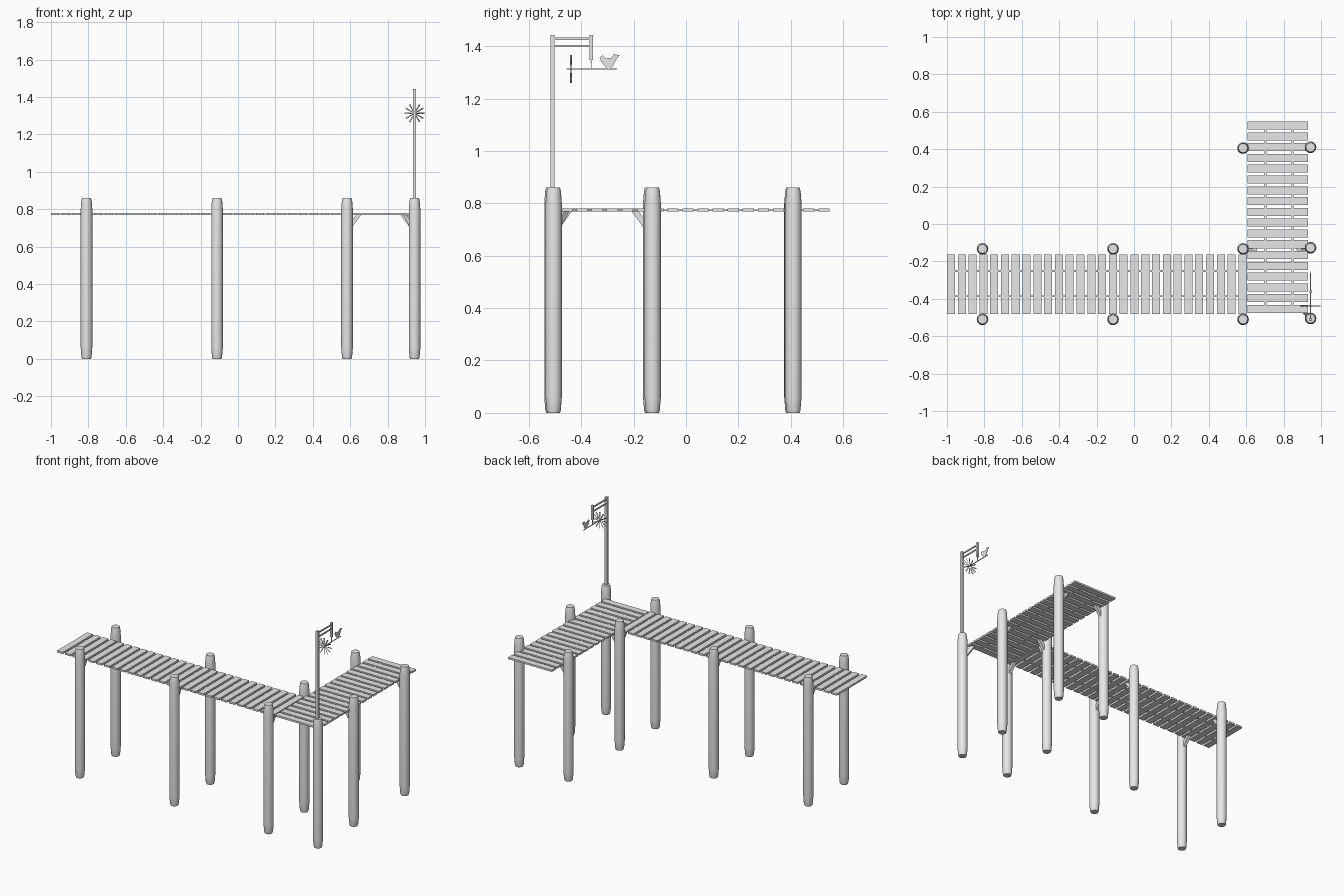
import bpy, bmesh, math
from mathutils import Matrix, Vector

if "Cube" in bpy.data.objects:
    bpy.data.objects.remove(bpy.data.objects["Cube"])

grey = bpy.data.materials.new("plain grey")
grey.use_nodes = True
COLOUR = (0.8, 0.8, 0.8, 1)
grey.diffuse_color = COLOUR
grey.node_tree.nodes["Principled BSDF"].inputs["Base Color"].default_value = COLOUR


def finish(name, bm, smooth=False):
    bmesh.ops.recalc_face_normals(bm, faces=bm.faces)
    mesh = bpy.data.meshes.new(name)
    bm.to_mesh(mesh)
    bm.free()
    mesh.materials.append(grey)
    ob = bpy.data.objects.new(name, mesh)
    bpy.context.collection.objects.link(ob)
    if smooth:
        bpy.ops.object.select_all(action='DESELECT')
        ob.select_set(True)
        bpy.context.view_layer.objects.active = ob
        bpy.ops.object.shade_smooth_by_angle(angle=math.radians(35))
    return ob


def add_box(bm, lo, hi):
    lo, hi = Vector(lo), Vector(hi)
    m = Matrix.Translation((lo + hi) / 2) @ Matrix.Diagonal((*(hi - lo), 1))
    bmesh.ops.create_cube(bm, size=1, matrix=m)


def box(name, lo, hi):
    bm = bmesh.new()
    add_box(bm, lo, hi)
    return finish(name, bm)


def plate(name, points, thick, matrix):
    """Extrude a (horizontal, z) outline to both sides of its plane."""
    bm = bmesh.new()
    face = bm.faces.new([bm.verts.new((h, -thick / 2, z)) for h, z in points])
    ext = bmesh.ops.extrude_face_region(bm, geom=[face])
    verts = [v for v in ext["geom"] if isinstance(v, bmesh.types.BMVert)]
    bmesh.ops.translate(bm, verts=verts, vec=(0, thick, 0))
    bmesh.ops.transform(bm, matrix=matrix, verts=bm.verts)
    return finish(name, bm)


# Round posts with rounded-off ends
PROFILE = [(0.024, 0), (0.027, 0.01), (0.031, 0.06), (0.031, 0.80),
           (0.0275, 0.845), (0.024, 0.86)]


def post(name, x, y, sides=20):
    bm = bmesh.new()
    rings = []
    for r, z in PROFILE:
        rings.append([bm.verts.new((x + r * math.cos(a), y + r * math.sin(a), z))
                      for a in (math.tau * i / sides for i in range(sides))])
    for low, high in zip(rings, rings[1:]):
        for i in range(sides):
            j = (i + 1) % sides
            bm.faces.new((low[i], low[j], high[j], high[i]))
    bm.faces.new(rings[0])
    bm.faces.new(rings[-1])
    finish(name, bm, smooth=True)


# Slanted brace from a post up to the deck
BRACE = [(0.02, 0.695), (0.074, 0.768), (0.048, 0.768), (0.02, 0.735)]


def brace(x, y, degrees):
    turn = Matrix.Rotation(math.radians(degrees), 4, 'Z')
    plate("brace", BRACE, 0.02, Matrix.Translation((x, y, 0)) @ turn)


FRONT, MIDDLE, BACK = -0.51, -0.133, 0.406
INNER, OUTER = 0.583, 0.944
for x in (-0.81, -0.112, INNER):
    post("front_post", x, FRONT)
    post("middle_post", x, MIDDLE)
    brace(x, FRONT, 90)
    brace(x, MIDDLE, -90)
post("corner_post", OUTER, FRONT + 0.005)
brace(OUTER, FRONT + 0.005, 135)
post("outer_post", OUTER, MIDDLE + 0.006)
post("inner_back_post", INNER, BACK)
post("outer_back_post", OUTER, BACK + 0.004)
for y in (MIDDLE, BACK):
    brace(INNER, y, 0)
    brace(OUTER, y, 180)

# Deck planks and the thin stringers that join them
PITCH, WIDTH = 0.0577, 0.043
Z0, Z1 = 0.768, 0.78
bm = bmesh.new()
for i in range(28):
    x = -1 + i * PITCH
    add_box(bm, (x, -0.48, Z0), (x + WIDTH, -0.163, Z1))
finish("long_deck_planks", bm)
bm = bmesh.new()
for i in range(18):
    y = 0.548 - i * PITCH
    add_box(bm, (0.607, y - WIDTH, Z0), (0.93, y, Z1))
finish("short_deck_planks", bm)
for y in (-0.252, -0.386):
    box("long_deck_stringer", (-0.98, y - 0.005, 0.771), (0.59, y + 0.005, 0.777))
for x in (0.704, 0.848):
    box("short_deck_stringer", (x - 0.005, -0.46, 0.771), (x + 0.005, 0.53, 0.777))

# Pole with a two-bar arm
PX, HANG = OUTER, -0.362
box("pole", (PX - 0.008, -0.518, 0.84), (PX + 0.008, -0.502, 1.443))
for z in (1.4, 1.428):
    box("arm_bar", (PX - 0.003, -0.51, z - 0.004), (PX + 0.003, HANG, z + 0.004))
box("hanging_block", (PX - 0.007, HANG - 0.007, 1.347), (PX + 0.007, HANG + 0.007, 1.443))
box("hanging_cord", (PX - 0.0015, HANG - 0.0015, 1.313), (PX + 0.0015, HANG + 0.0015, 1.35))
box("cord_knot", (PX - 0.003, HANG - 0.003, 1.335), (PX + 0.003, HANG + 0.003, 1.341))

# Wind vane: rod, pinwheel and bird
AXIS = 1.313
box("vane_rod", (PX - 0.002, -0.456, AXIS - 0.002), (PX + 0.002, -0.263, AXIS + 0.002))
BLADE = [(-0.002, 0.004), (0.002, 0.004), (0.005, 0.054), (-0.005, 0.054)]
hub = Matrix.Translation((PX, -0.439, AXIS))
for i in range(12):
    spin = Matrix.Rotation(math.tau * i / 12, 4, 'Y')
    pitch = Matrix.Rotation(math.radians(35), 4, 'Z')
    plate("pinwheel_blade", BLADE, 0.0015, hub @ spin @ pitch)
BIRD = [(0, 0.043), (0.012, 0.052), (0.024, 0.04), (0.044, 0.042), (0.056, 0.056),
        (0.076, 0.052), (0.064, 0.036), (0.052, 0.012), (0.042, 0), (0.032, 0),
        (0.016, 0.014), (0.006, 0.03)]
plate("bird", BIRD, 0.003,
      Matrix.Translation((PX, -0.33, AXIS)) @ Matrix.Rotation(math.pi / 2, 4, 'Z'))
